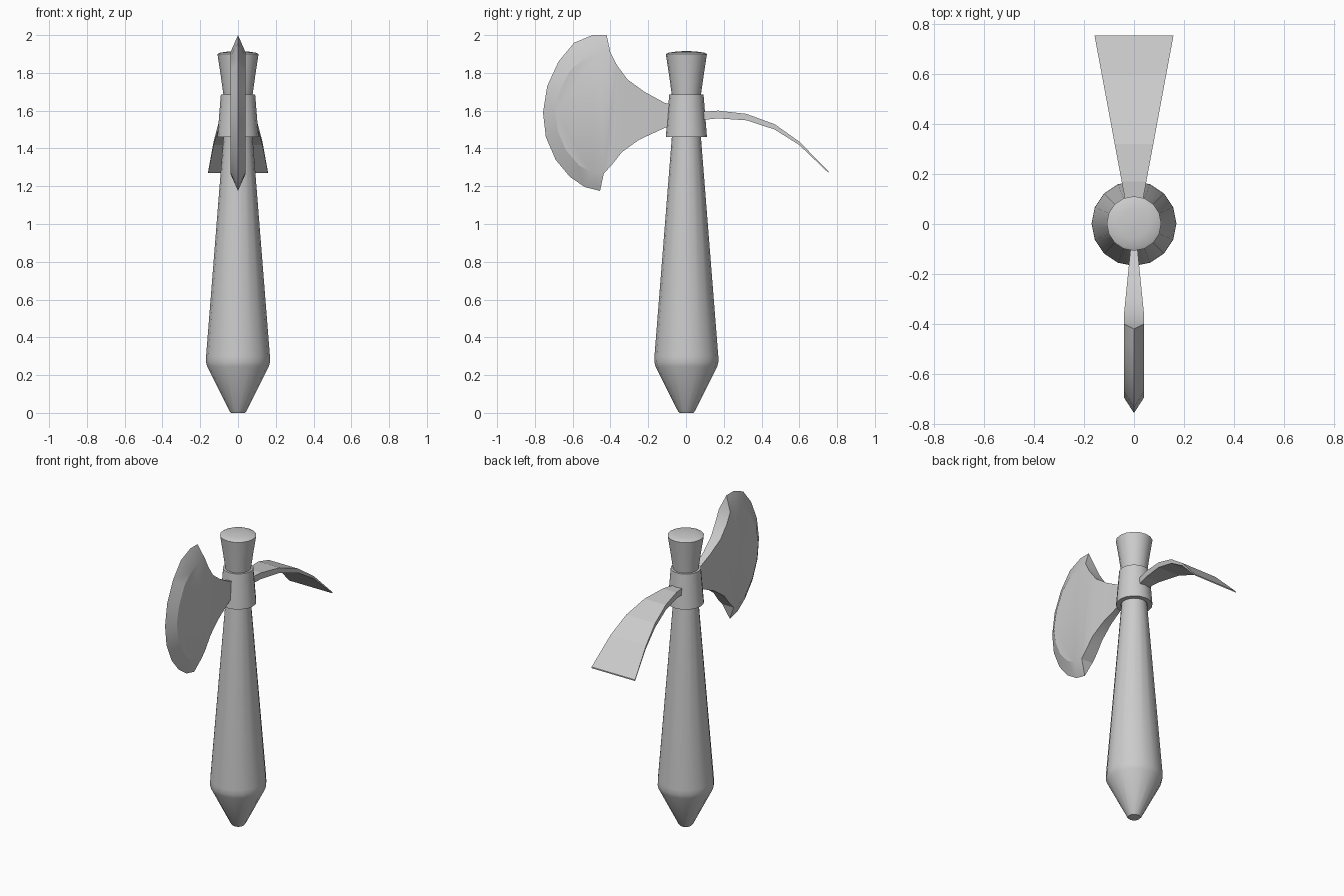
import bpy, bmesh, math

if "Cube" in bpy.data.objects:
    bpy.data.objects.remove(bpy.data.objects["Cube"])


def finish(name, bm, smooth=None):
    bmesh.ops.recalc_face_normals(bm, faces=bm.faces)
    mesh = bpy.data.meshes.new(name)
    bm.to_mesh(mesh)
    bm.free()
    obj = bpy.data.objects.new(name, mesh)
    bpy.context.collection.objects.link(obj)
    if smooth:
        bpy.ops.object.select_all(action='DESELECT')
        obj.select_set(True)
        bpy.context.view_layer.objects.active = obj
        bpy.ops.object.shade_smooth_by_angle(angle=math.radians(smooth))
    return obj


def lathe(name, profile, sides=16, loop=False):
    """Revolve (radius, z) pairs about z; caps the ends unless the profile loops."""
    bm = bmesh.new()
    rings = []
    for r, z in profile:
        rings.append([bm.verts.new((r * math.cos(2 * math.pi * i / sides),
                                    r * math.sin(2 * math.pi * i / sides) + 0.002, z))
                      for i in range(sides)])
    pairs = list(zip(rings, rings[1:]))
    if loop:
        pairs.append((rings[-1], rings[0]))
    else:
        bm.faces.new(rings[0])
        bm.faces.new(rings[-1])
    for a, b in pairs:
        for i in range(sides):
            j = (i + 1) % sides
            bm.faces.new((a[i], a[j], b[j], b[i]))
    return finish(name, bm, 35)


# Tapered grip with a pointed butt
lathe("handle", [(0.037, 0), (0.045, 0.01), (0.163, 0.245), (0.17, 0.27),
                 (0.169, 0.30), (0.077, 1.46), (0.062, 1.69)])

# Flared, slightly domed head of the shaft
lathe("handle_cap", [(0.074, 1.66), (0.078, 1.69), (0.092, 1.79), (0.109, 1.90),
                     (0.095, 1.907), (0.06, 1.912), (0.02, 1.915)])

# Metal socket, hollow underneath
lathe("collar", [(0.109, 1.46), (0.091, 1.685), (0.07, 1.685), (0.08, 1.46)], loop=True)

# Axe blade: neck rails (y, z), bevel line and cutting edge, as seen from the side
top_rail = [(-0.06, 1.63), (-0.11, 1.64), (-0.22, 1.70), (-0.31, 1.765), (-0.365, 1.84), (-0.40, 1.907)]
low_rail = [(-0.06, 1.52), (-0.11, 1.51), (-0.25, 1.445), (-0.34, 1.38), (-0.395, 1.31), (-0.435, 1.268)]
bevel = [(-0.46, 1.907), (-0.54, 1.883), (-0.615, 1.81), (-0.67, 1.70), (-0.693, 1.59),
         (-0.678, 1.49), (-0.635, 1.39), (-0.565, 1.31), (-0.50, 1.275)]
edge = [(-0.42, 2.0), (-0.495, 2.0), (-0.592, 1.96), (-0.675, 1.86), (-0.735, 1.73), (-0.757, 1.59),
        (-0.742, 1.46), (-0.69, 1.34), (-0.615, 1.25), (-0.535, 1.195), (-0.455, 1.175)]
bm = bmesh.new()
edge_v = [bm.verts.new((0, y, z)) for y, z in edge]
cheeks = []
for side in (-1, 1):
    def cheek(points):
        return [bm.verts.new((side * min(0.041, 0.014 + max(0, -y - 0.1) * 0.1), y, z))
                for y, z in points]
    top, low, mid = cheek(top_rail), cheek(low_rail), cheek(bevel)
    for i in range(5):
        bm.faces.new((top[i], top[i + 1], low[i + 1], low[i]))
    rim = [top[-1]] + mid + [low[-1]]
    bm.faces.new(rim)
    for i in range(10):
        bm.faces.new((rim[i], rim[i + 1], edge_v[i + 1], edge_v[i]))
    cheeks.append((top, low))
for left, right, tip in zip(cheeks[0], cheeks[1], (edge_v[0], edge_v[-1])):
    for i in range(5):
        bm.faces.new((left[i], left[i + 1], right[i + 1], right[i]))
    bm.faces.new((left[-1], right[-1], tip))
(lt, ll), (rt, rl) = cheeks
bm.faces.new((lt[0], ll[0], rl[0], rt[0]))
finish("axe_blade", bm, 25)

# Adze: curved plate that widens and thins towards its tip, (y, top z, bottom z)
adze = [(0.06, 1.592, 1.548), (0.17, 1.60, 1.559), (0.32, 1.583, 1.549),
        (0.47, 1.528, 1.50), (0.60, 1.436, 1.418), (0.754, 1.279, 1.271)]
bm = bmesh.new()
rings = []
for y, hi, lo in adze:
    w = 0.04 + (y - 0.12) * 0.186
    rings.append([bm.verts.new(p) for p in ((-w, y, hi), (w, y, hi), (w, y, lo), (-w, y, lo))])
for a, b in zip(rings, rings[1:]):
    for i in range(4):
        j = (i + 1) % 4
        bm.faces.new((a[i], a[j], b[j], b[i]))
bm.faces.new(rings[0])
bm.faces.new(rings[-1])
finish("adze_blade", bm)
